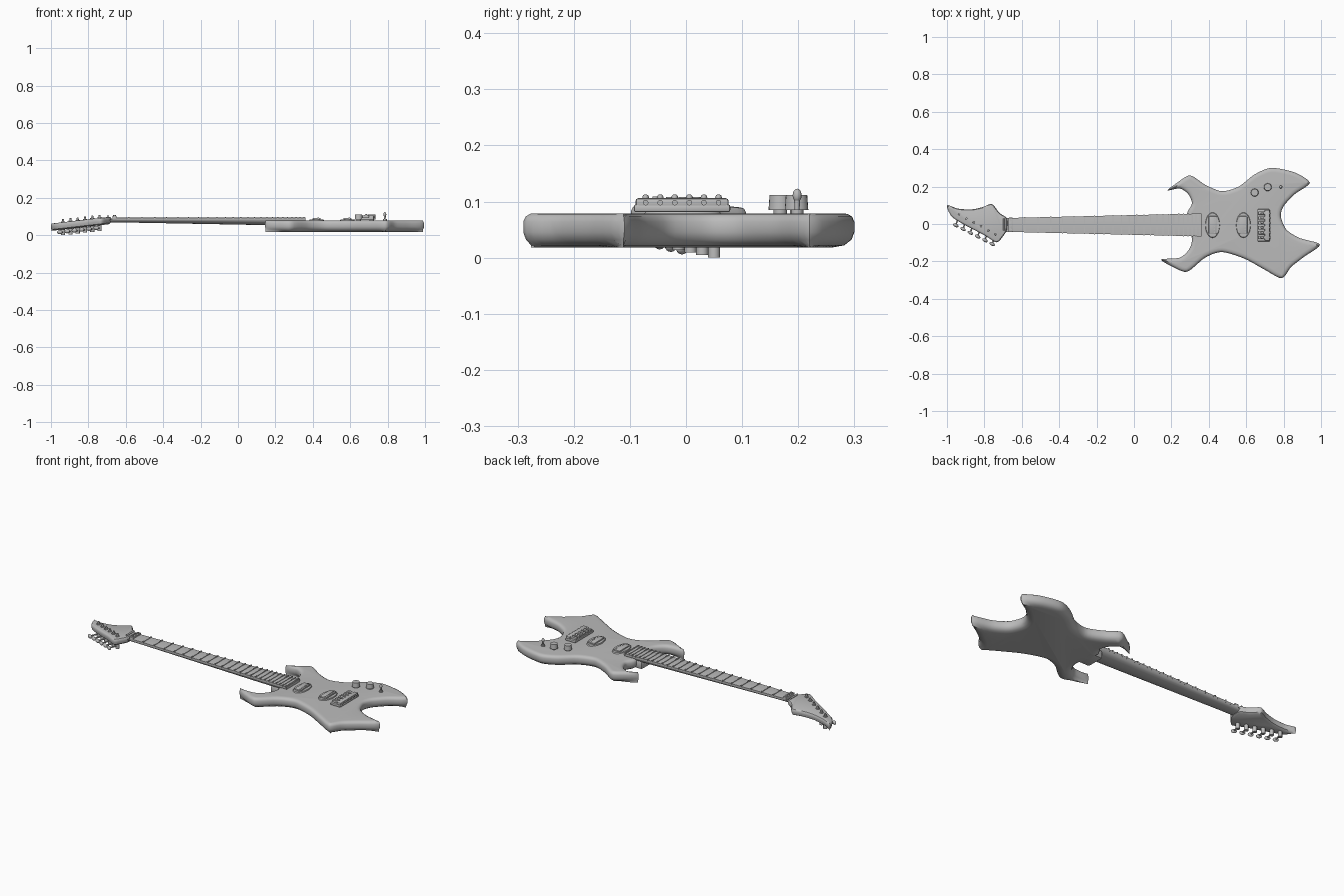
import bpy, bmesh, math
from mathutils import Vector, Matrix

if "Cube" in bpy.data.objects:
    bpy.data.objects.remove(bpy.data.objects["Cube"])

grey = bpy.data.materials.new("plain_grey")
grey.use_nodes = True
shade = (0.5, 0.5, 0.5, 1)
grey.diffuse_color = shade
grey.node_tree.nodes["Principled BSDF"].inputs["Base Color"].default_value = shade


def finish(bm, name, angle=40):
    bmesh.ops.recalc_face_normals(bm, faces=bm.faces)
    mesh = bpy.data.meshes.new(name)
    bm.to_mesh(mesh)
    bm.free()
    mesh.materials.append(grey)
    obj = bpy.data.objects.new(name, mesh)
    bpy.context.collection.objects.link(obj)
    bpy.ops.object.select_all(action='DESELECT')
    obj.select_set(True)
    bpy.context.view_layer.objects.active = obj
    bpy.ops.object.shade_smooth_by_angle(angle=math.radians(angle))
    return obj


def loft(rings, name, angle=40):
    """Skin a stack of equal rings and close both ends."""
    bm = bmesh.new()
    loops = [[bm.verts.new(p) for p in ring] for ring in rings]
    for a, b in zip(loops, loops[1:]):
        for i in range(len(a)):
            j = (i + 1) % len(a)
            bm.faces.new((a[i], a[j], b[j], b[i]))
    bm.faces.new(loops[0])
    bm.faces.new(loops[-1])
    return finish(bm, name, angle)


def smooth_outline(points, steps, tension=0.4):
    """Closed cardinal spline through the points."""
    pts = [Vector(p) for p in points]
    n = len(pts)
    result = []
    for i in range(n):
        before, a, b, after = (pts[(i + k) % n] for k in (-1, 0, 1, 2))
        ta, tb = (b - before) * tension, (after - a) * tension
        for s in range(steps):
            t = s / steps
            h = t * t * (3 - 2 * t)
            result.append(a * (1 - h) + b * h + ta * t * (1 - t) ** 2 - tb * t * t * (1 - t))
    return result


def slab(points, profile, name, steps, height=lambda x: 0):
    """Slab with a clockwise outline; profile gives (inset, z) for each ring.
    The inset is limited by the largest disc that fits inside each point."""
    line = smooth_outline(points, steps)
    n = len(line)
    inward, room = [], []
    for i, p in enumerate(line):
        t = (line[(i + 1) % n] - line[i - 1]).normalized()
        normal = Vector((t.y, -t.x))
        radius = 1
        for q in line:
            depth = normal.dot(q - p)
            if depth > 1e-5:
                radius = min(radius, (q - p).length_squared / (2 * depth))
        inward.append(normal)
        room.append(radius * 0.8)
    rings = []
    for inset, z in profile:
        ring = [p + d * min(inset, r) for p, d, r in zip(line, inward, room)]
        rings.append([(p.x, p.y, z + height(p.x)) for p in ring])
    return loft(rings, name)


def box(name, centre, size, bevel=0.0):
    bm = bmesh.new()
    bmesh.ops.create_cube(bm, size=1, matrix=Matrix.Translation(centre) @ Matrix.Diagonal((*size, 1)))
    if bevel:
        bmesh.ops.bevel(bm, geom=bm.edges[:], offset=bevel, segments=2, profile=0.5, affect='EDGES')
    return finish(bm, name)


def rod(name, start, end, radius, tip=None, sides=12, stretch=1):
    """Cylinder or cone between two points; stretch widens it along y."""
    a, b = Vector(start), Vector(end)
    turn = (b - a).to_track_quat('Z', 'Y').to_matrix().to_4x4()
    bm = bmesh.new()
    bmesh.ops.create_cone(bm, cap_ends=True, segments=sides, radius1=radius,
                          radius2=radius if tip is None else tip, depth=(b - a).length,
                          matrix=Matrix.Translation((a + b) / 2) @ Matrix.Diagonal((1, stretch, 1, 1)) @ turn)
    return finish(bm, name)


def ball(name, centre, size, spin=0):
    bm = bmesh.new()
    bmesh.ops.create_uvsphere(bm, u_segments=12, v_segments=8, radius=1,
                              matrix=Matrix.Translation(centre) @ Matrix.Rotation(spin, 4, 'Z')
                              @ Matrix.Diagonal((*size, 1)))
    return finish(bm, name, 80)


# Horned body with a tight upper edge and a fuller lower edge
body_line = [(.18, .18), (.23, .22), (.30, .26), (.38, .21), (.47, .175), (.56, .20), (.645, .265),
             (.735, .30), (.86, .275), (.94, .22), (.86, .16), (.80, .095), (.785, .04), (.815, -.03),
             (.885, -.075), (.995, -.11), (.91, -.175), (.84, -.23), (.79, -.29), (.70, -.245),
             (.59, -.185), (.47, -.15), (.38, -.18), (.285, -.255), (.21, -.23), (.145, -.19),
             (.245, -.18), (.295, -.135), (.31, -.08), (.29, 0), (.285, .06), (.31, .11),
             (.29, .16), (.245, .19)]
body_edge = [(.04, .018), (.018, .022), (.005, .032), (0, .045), (0, .064),
             (.004, .073), (.012, .078), (.024, .079)]
slab(body_line, body_edge, "body", 5)
box("neck_heel", (.30, -.005, .048), (.10, .11, .05), .012)

# Tilted headstock
def head_z(x):
    return .08 + .115 * (x + .68)

head_line = [(-1, .10), (-.94, .082), (-.87, .078), (-.81, .09), (-.76, .107), (-.72, .06), (-.68, .03),
             (-.68, -.03), (-.70, -.065), (-.735, -.098), (-.80, -.06), (-.905, -.005), (-.975, .04)]
head_edge = [(.014, -.02), (.003, -.013), (0, 0), (0, .01), (.004, .017), (.01, .019)]
slab(head_line, head_edge, "headstock", 5, head_z)

# Neck with a rounded back, and the flat fretboard on it
nut_x, neck_end, neck_y = -.66, .36, -.005

def half_width(x):
    return .037 + .024 * (x + .68) / 1.04

def neck_ring(x, bottom):
    w = half_width(x)
    arc = [math.pi * k / 10 for k in range(11)]
    return [(x, neck_y + w * math.cos(a), .084 - (.084 - bottom) * math.sin(a)) for a in arc]

loft([neck_ring(-.71, .068), neck_ring(-.6, .068), neck_ring(.15, .054), neck_ring(neck_end, .052)], "neck")
loft([[(x, neck_y + s * half_width(x), z) for s, z in ((-1, .083), (-1, .093), (-.5, .095),
                                                     (.5, .095), (1, .093), (1, .083))]
      for x in (nut_x, neck_end)], "fretboard", 20)
for i in range(1, 25):
    x = nut_x + 1.35 * (1 - 2 ** (-i / 12))
    box(f"fret_{i}", (x, neck_y, .094), (.006, 2 * half_width(x) + .004, .008))

# Nut with its clamps, and the string bar behind it
box("nut", (nut_x, neck_y, .093), (.022, .078, .02), .003)
for k in (-1, 0, 1):
    rod(f"nut_clamp_{k + 2}", (nut_x, neck_y + k * .024, .1), (nut_x, neck_y + k * .024, .108), .007)
rod("string_bar", (-.695, -.035, .102), (-.695, .03, .102), .005)

# Six tuners along the lower edge of the headstock
for i in range(6):
    x, y = -.935 + .039 * i, .05 - .021 * i
    z = head_z(x)
    bx, by = -.953 + .039 * i, -.007 - .02 * i
    rod(f"tuner_post_{i + 1}", (x, y, z), (x, y, z + .036), .007, .005)
    rod(f"tuner_collar_{i + 1}", (x, y, z), (x, y, z + .023), .011)
    rod(f"tuner_gear_{i + 1}", (x, y, z - .0507), (x, y, z), .011)
    rod(f"tuner_shaft_{i + 1}", (x, y, z - .036), (bx, by, z - .034), .004)
    ball(f"tuner_button_{i + 1}", (bx, by, z - .034), (.016, .009, .011), -.5)

# Two oval pickups with coil block and pole screws
for name, x in (("neck_pickup", .42), ("bridge_pickup", .585)):
    y = -.006
    rod(name + "_ring", (x, y, .075), (x, y, .085), .04, .037, 24, 1.75)
    box(name + "_coil", (x, y, .086), (.042, .095, .012), .004)
    for k in range(6):
        py = y + (k - 2.5) * .015
        rod(f"{name}_pole_{k + 1}", (x + .01, py, .09), (x + .01, py, .094), .004, sides=8)

# Bridge with six saddles
box("bridge_plate", (.693, -.007, .088), (.066, .172, .014), .004)
box("bridge_block", (.712, -.007, .097), (.026, .166, .018), .005)
for k in range(6):
    y = -.007 + (k - 2.5) * .026
    box(f"saddle_{k + 1}", (.685, y, .098), (.042, .018, .016), .003)
    rod(f"saddle_screw_{k + 1}", (.70, y, .098), (.73, y, .098), .005, sides=10)
    ball(f"saddle_roller_{k + 1}", (.685, y, .107), (.008, .006, .006))

# Two control knobs and the toggle switch
for i, (x, y) in enumerate(((.645, .168), (.715, .197))):
    rod(f"knob_base_{i + 1}", (x, y, .075), (x, y, .086), .012)
    rod(f"knob_{i + 1}", (x, y, .085), (x, y, .112), .021, .019, 20)
rod("switch_collar", (.785, .198, .075), (.785, .198, .086), .011)
rod("switch_lever", (.785, .198, .08), (.785, .198, .112), .004, .006)
ball("switch_tip", (.785, .198, .111), (.008, .008, .012))
